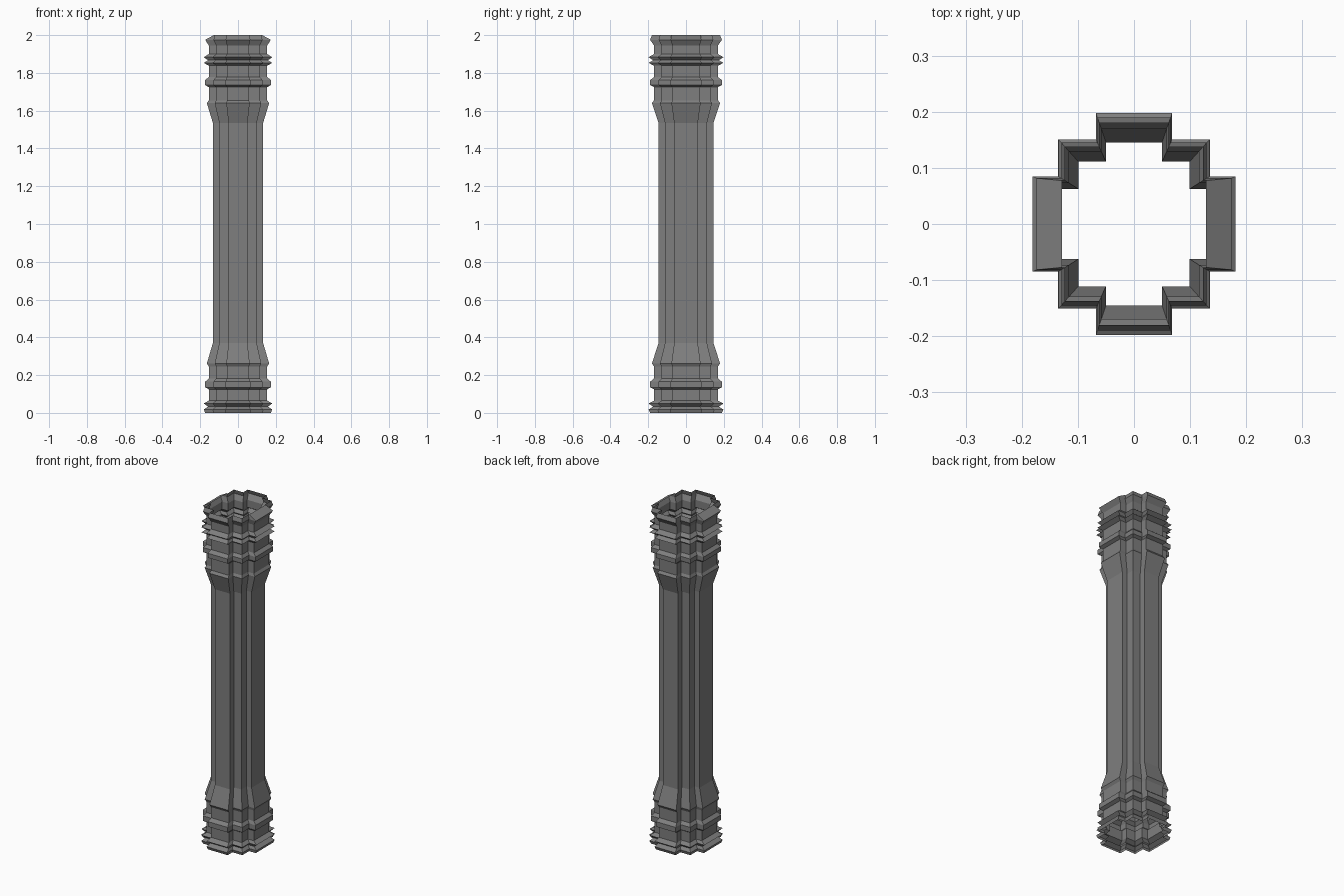
import bpy, bmesh

if "Cube" in bpy.data.objects:
    bpy.data.objects.remove(bpy.data.objects["Cube"])

# Quarter of the stepped cross section at its widest, mirrored into a full loop
quarter = [(0.181, 0.085), (0.135, 0.085), (0.135, 0.151), (0.068, 0.151), (0.068, 0.198)]
outline = (quarter
           + [(-x, y) for x, y in reversed(quarter)]
           + [(-x, -y) for x, y in quarter]
           + [(x, -y) for x, y in reversed(quarter)])

SHAFT, BODY, RING = 0.735, 0.855, 1.0

# Vertical profile: (height, scale of the cross section)
profile = [
    (0.0, 0.96), (0.018, RING), (0.033, 0.88), (0.05, RING), (0.065, BODY),   # foot beads
    (0.125, BODY), (0.135, 0.96), (0.165, 0.96), (0.182, BODY),               # lower band
    (0.245, BODY), (0.262, 0.91),                                           # lower bell
    (0.37, SHAFT), (1.535, SHAFT),                                          # shaft
    (1.64, 0.91), (1.655, BODY),                                            # upper bell
    (1.725, BODY), (1.735, 0.96), (1.762, 0.96), (1.778, BODY),               # upper band
    (1.838, BODY), (1.853, RING), (1.867, 0.88), (1.883, RING), (1.9, BODY),  # neck beads
    (1.945, BODY), (1.975, 0.96), (2.0, 0.91),                              # top lip
]

bm = bmesh.new()
loops = [[bm.verts.new((x * s, y * s, z)) for x, y in outline] for z, s in profile]

# Two side lips fold inward at the very top
for v in loops[-1]:
    if abs(v.co.x) > 0.15:
        v.co.x = 0.128 if v.co.x > 0 else -0.128

# Open-ended skin between neighbouring loops
n = len(outline)
for low, high in zip(loops, loops[1:]):
    for i in range(n):
        j = (i + 1) % n
        bm.faces.new((low[i], low[j], high[j], high[i]))

mesh = bpy.data.meshes.new("column")
bm.to_mesh(mesh)
bm.free()
column = bpy.data.objects.new("column", mesh)
bpy.context.collection.objects.link(column)

# Dark grey stone
stone = bpy.data.materials.new("dark_stone")
stone.diffuse_color = (0.21, 0.21, 0.21, 1)
stone.use_nodes = True
stone.node_tree.nodes["Principled BSDF"].inputs["Base Color"].default_value = stone.diffuse_color
mesh.materials.append(stone)
